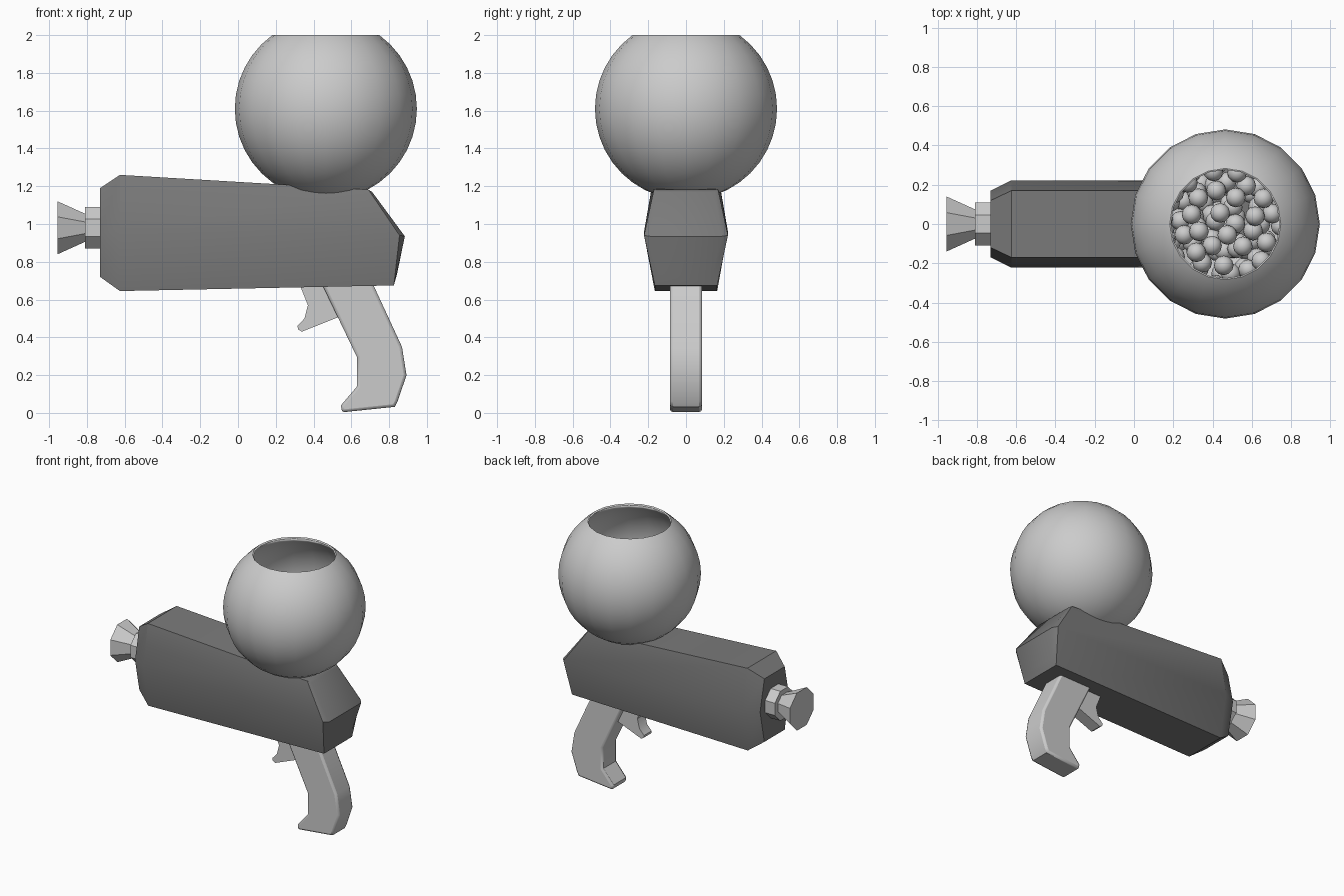
import bpy, bmesh, math, random
from mathutils import Matrix, Vector

if "Cube" in bpy.data.objects:
    bpy.data.objects.remove(bpy.data.objects["Cube"])

random.seed(4)


def finish(name, bm, smooth=None, mat=None):
    bmesh.ops.recalc_face_normals(bm, faces=bm.faces)
    me = bpy.data.meshes.new(name)
    bm.to_mesh(me)
    bm.free()
    ob = bpy.data.objects.new(name, me)
    bpy.context.collection.objects.link(ob)
    if mat:
        me.materials.append(mat)
    if smooth:
        bpy.ops.object.select_all(action='DESELECT')
        ob.select_set(True)
        bpy.context.view_layer.objects.active = ob
        bpy.ops.object.shade_smooth_by_angle(angle=math.radians(smooth))
    return ob


def plate(name, profile, half, bevel=0):
    # side profile in x-z, extruded symmetrically across y
    bm = bmesh.new()
    face = bm.faces.new([bm.verts.new((x, -half, z)) for x, z in profile])
    ext = bmesh.ops.extrude_face_region(bm, geom=[face])
    bmesh.ops.translate(bm, vec=(0, 2 * half, 0),
                        verts=[v for v in ext['geom'] if isinstance(v, bmesh.types.BMVert)])
    ob = finish(name, bm, 30)
    if bevel:
        m = ob.modifiers.new("edge_bevel", 'BEVEL')
        m.width, m.segments, m.limit_method = bevel, 2, 'ANGLE'
        m.angle_limit = math.radians(60)
    return ob


def octagon_section(name, x0, r0, x1, r1):
    # eight-sided section along x; radii measured to the flats
    bm = bmesh.new()
    k = 1 / math.cos(math.pi / 8)
    mat = (Matrix.Translation(((x0 + x1) / 2, 0, 0.98)) @ Matrix.Rotation(math.pi / 2, 4, 'Y')
           @ Matrix.Rotation(math.pi / 8, 4, 'Z'))
    bmesh.ops.create_cone(bm, cap_ends=True, segments=8, radius1=r0 * k, radius2=r1 * k,
                          depth=x1 - x0, matrix=mat)
    return finish(name, bm)


# body: six-sided sections, each given as (x, half width, z) for top, middle, bottom
dark = bpy.data.materials.new("dark_grey")
dark.diffuse_color = (0.2, 0.2, 0.2, 1)
dark.use_nodes = True
dark.node_tree.nodes["Principled BSDF"].inputs["Base Color"].default_value = dark.diffuse_color
sections = [
    [(-0.73, 0.12, 1.19), (-0.73, 0.17, 0.96), (-0.73, 0.12, 0.72)],
    [(-0.625, 0.17, 1.26), (-0.625, 0.222, 0.96), (-0.625, 0.165, 0.645)],
    [(0.69, 0.17, 1.182), (0.855, 0.222, 0.94), (0.825, 0.165, 0.675)],
    [(0.71, 0.15, 1.17), (0.883, 0.19, 0.935), (0.842, 0.14, 0.735)],
]
bm = bmesh.new()
rings = []
for t, m, b in sections:
    pts = [(p[0], s * p[1], p[2]) for p, s in ((t, -1), (t, 1), (m, 1), (b, 1), (b, -1), (m, -1))]
    rings.append([bm.verts.new(p) for p in pts])
for a, b in zip(rings, rings[1:]):
    for i in range(6):
        j = (i + 1) % 6
        bm.faces.new((a[i], a[j], b[j], b[i]))
for r in (rings[0], rings[-1]):
    bm.faces.new((r[0], r[1], r[2], r[5]))
    bm.faces.new((r[5], r[2], r[3], r[4]))
finish("body", bm, 28, dark)

# nozzle
octagon_section("nozzle_collar", -0.81, 0.11, -0.72, 0.11)
octagon_section("nozzle_flare", -0.955, 0.14, -0.80, 0.07)

# grip and trigger
plate("grip", [(0.40, 0.78), (0.45, 0.67), (0.63, 0.295), (0.63, 0.14), (0.545, 0.04), (0.55, 0.003),
               (0.83, 0.032), (0.845, 0.06), (0.892, 0.20), (0.868, 0.35), (0.72, 0.67), (0.67, 0.78)],
      0.085, 0.015)
plate("trigger", [(0.33, 0.70), (0.33, 0.67), (0.37, 0.57), (0.352, 0.50), (0.315, 0.46), (0.318, 0.442),
                  (0.338, 0.43), (0.54, 0.51), (0.48, 0.70)], 0.045)

# open globe hopper
C, R = Vector((0.465, 0, 1.61)), 0.482
bm = bmesh.new()
bmesh.ops.create_uvsphere(bm, u_segments=20, v_segments=20, radius=R, matrix=Matrix.Translation(C))
bmesh.ops.bisect_plane(bm, geom=bm.verts[:] + bm.edges[:] + bm.faces[:], plane_co=(0, 0, 2),
                       plane_no=(0, 0, 1), clear_outer=True)
bmesh.ops.recalc_face_normals(bm, faces=bm.faces)
globe = finish("globe_hopper", bm, 30)
sol = globe.modifiers.new("wall", 'SOLIDIFY')
sol.thickness, sol.offset = 0.012, -1

# balls piled in the lower part of the globe
spots = []
for _ in range(9000):
    p = Vector((random.uniform(-.42, .42), random.uniform(-.42, .42), random.uniform(-.42, -.08)))
    if p.length < R - 0.07 and all((p - q).length > 0.088 for q in spots):
        spots.append(p)
bm = bmesh.new()
for p in spots:
    bmesh.ops.create_uvsphere(bm, u_segments=12, v_segments=8, radius=0.05,
                              matrix=Matrix.Translation(C + p))
finish("balls", bm, 50)
